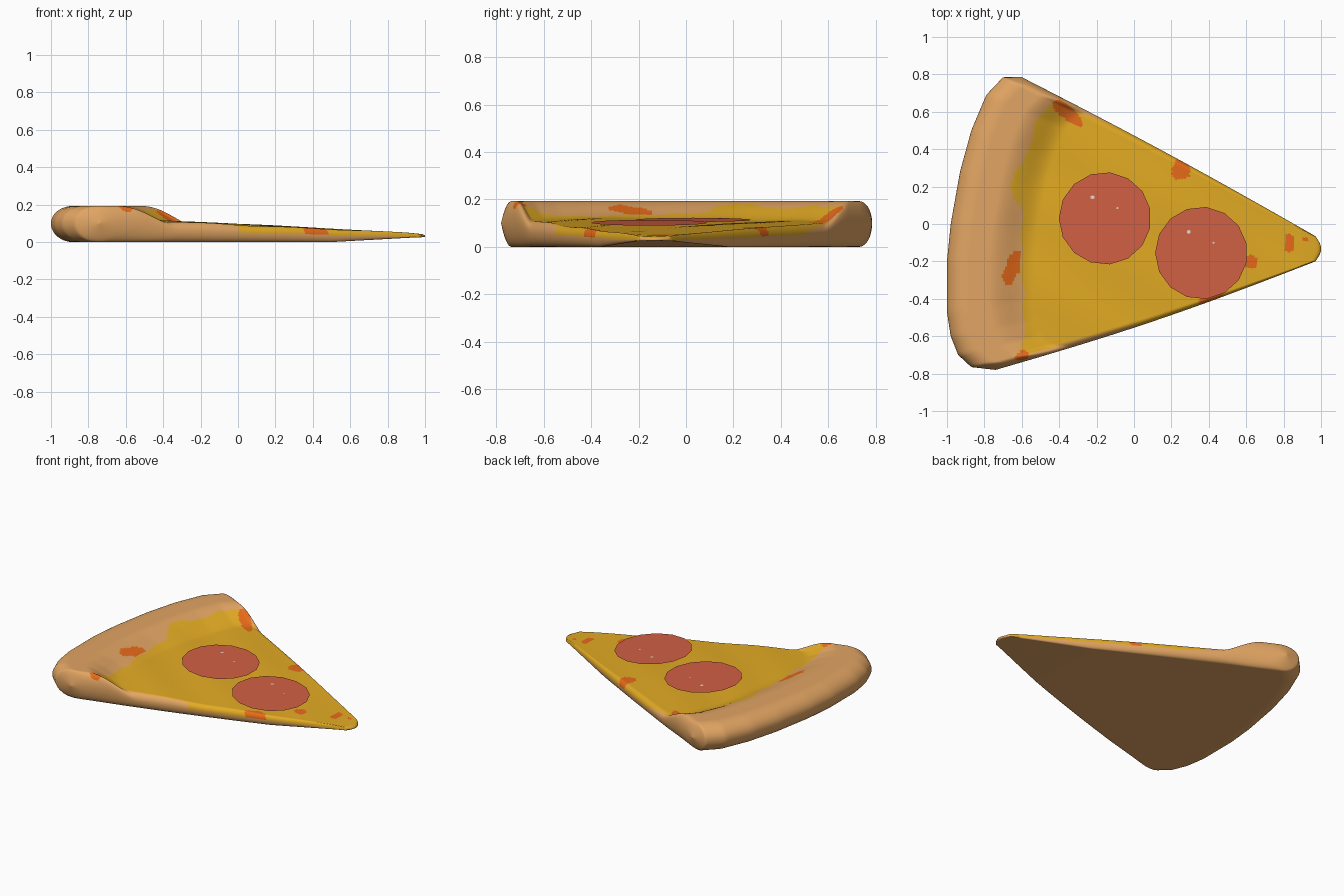
import bpy, bmesh, math
from mathutils import Vector

if "Cube" in bpy.data.objects:
    bpy.data.objects.remove(bpy.data.objects["Cube"])


def material(name, rgb):
    m = bpy.data.materials.new(name)
    lin = [((c / 255 + 0.055) / 1.055) ** 2.4 if c > 10 else c / 3294 for c in rgb]
    m.diffuse_color = (*lin, 1)
    m.use_nodes = True
    m.node_tree.nodes["Principled BSDF"].inputs["Base Color"].default_value = m.diffuse_color
    return m


CRUST = material("baked crust", (226, 165, 99))
CHEESE = material("golden cheese", (227, 171, 36))
SAUCE = material("orange sauce", (234, 108, 26))
MEAT = material("red sausage", (210, 96, 68))
FAT = material("pale fat", (240, 225, 210))


def interp(table, x):
    if x <= table[0][0]:
        return table[0][1]
    for (x0, a), (x1, b) in zip(table, table[1:]):
        if x <= x1:
            return a + (b - a) * (x - x0) / (x1 - x0)
    return table[-1][1]


def add_object(name, bm, mats):
    me = bpy.data.meshes.new(name)
    bm.to_mesh(me)
    bm.free()
    for m in mats:
        me.materials.append(m)
    ob = bpy.data.objects.new(name, me)
    bpy.context.collection.objects.link(ob)
    return ob


# Outer rim of the crust in plan, from the near corner to the far corner
RIM = [Vector(p) for p in [(-.74, -.78), (-.87, -.765), (-.94, -.70), (-.98, -.60), (-1, -.47),
                           (-1, -.2), (-.98, 0), (-.93, .28), (-.87, .5), (-.79, .69),
                           (-.70, .785), (-.60, .785)]]
LENGTHS = [0]
for a, b in zip(RIM, RIM[1:]):
    LENGTHS.append(LENGTHS[-1] + (b - a).length)
RIM_X = [(d / LENGTHS[-1], p.x) for d, p in zip(LENGTHS, RIM)]
RIM_Y = [(d / LENGTHS[-1], p.y) for d, p in zip(LENGTHS, RIM)]
BASE = [(-.6, .12), (-.1, .098), (.9, .052), (1, .042)]       # cheese height along x


def round_off(d):
    d = min(max(d, 0), 1)
    return math.sqrt(1 - (1 - d) ** 2)


def body_point(u, v):
    """Plan position and top / bottom heights; u runs rim to tip, v across."""
    rim = Vector((interp(RIM_X, v), interp(RIM_Y, v)))
    tip = Vector((.97 + .03 * math.sin(math.pi * v), -.2 + .135 * v))
    p = rim.lerp(tip, u)
    bulge = math.sin(math.pi * u)
    p.y += bulge * (.014 * max(0, 2 * v - 1) - .026 * max(0, 1 - 2 * v))
    s = u * (tip - rim).length
    t = min(max((s - .22) / .24, 0), 1)
    w = 1 - t * t * (3 - 2 * t)                               # 1 on crust, 0 on cheese
    base = interp(BASE, p.x)
    ripple = .005 * math.sin(9 * p.y + 3 * p.x) * math.sin(6 * p.x + 5 * p.y) * min(1, 1.2 - p.x)
    top = base + ripple * (1 - w) + (.193 - base) * w
    mid = .1 * w + base * .55 * (1 - w)
    low = max(0, (p.x - .5) * .055)
    f = round_off(min(v, 1 - v) / .06) * round_off(s / .12)
    f *= round_off((1 - u) / .012 + .25)
    return p, mid + (top - mid) * f, mid + (low - mid) * f


# Rules for where the cheese and sauce lie
EDGE = [(-.7, -.6), (-.5, -.585), (-.2, -.6), (.08, -.6), (.14, -.635), (.2, -.66), (.28, -.65),
        (.34, -.58), (.4, -.56), (.52, -.54), (.6, -.48), (.66, -.43)]
SPOTS = [(-.36, .595, .10, .035, -40), (.25, .29, .05, .055, 0), (-.65, -.23, .10, .04, 70),
         (-.6, -.705, .04, .025, 20), (.62, -.205, .04, .035, 0), (.83, -.105, .03, .05, 0),
         (.915, -.082, .016, .01, 0), (.42, -.4, .07, .035, 15)]


def paint(x, y):
    for cx, cy, rx, ry, deg in SPOTS:
        c, s = math.cos(math.radians(deg)), math.sin(math.radians(deg))
        dx, dy = x - cx, y - cy
        if ((dx * c + dy * s) / rx) ** 2 + ((dy * c - dx * s) / ry) ** 2 < 1 + .2 * math.sin(60 * dx + 45 * dy):
            return 2
    if x < interp(EDGE, y) + .008 * math.sin(30 * y):
        return 0
    if x < 0 and (y > .49 - .4 * (x + .02) or y < -.55 + .28 * (x + .05)):
        return 0
    return 1


# Slice body: crust, cheese and sauce on one rounded wedge
NU, NV = 170, 120
bm = bmesh.new()
tops, lows = [], []
for i in range(NU + 1):
    u = (i / NU) ** 1.4
    row_t, row_b = [], []
    for j in range(NV + 1):
        v = .5 - .5 * math.cos(math.pi * j / NV)
        p, zt, zb = body_point(u, v)
        row_t.append(bm.verts.new((p.x, p.y, zt)))
        row_b.append(bm.verts.new((p.x, p.y, zb)))
    tops.append(row_t)
    lows.append(row_b)
for i in range(NU):
    for j in range(NV):
        t = bm.faces.new((tops[i][j], tops[i + 1][j], tops[i + 1][j + 1], tops[i][j + 1]))
        c = t.calc_center_median()
        t.material_index = paint(c.x, c.y)
        bm.faces.new((lows[i][j], lows[i][j + 1], lows[i + 1][j + 1], lows[i + 1][j]))
# Close the small blunt tip
for j in range(NV):
    bm.faces.new((tops[NU][j], lows[NU][j], lows[NU][j + 1], tops[NU][j + 1]))
bmesh.ops.remove_doubles(bm, verts=bm.verts, dist=1e-5)
for f in bm.faces:
    f.smooth = True
bmesh.ops.recalc_face_normals(bm, faces=bm.faces)
add_object("slice_body", bm, [CRUST, CHEESE, SAUCE])


def plate(name, x, y, z, r, sides, slope, mat):
    """Paper-thin tilted disc."""
    bm = bmesh.new()
    ring = []
    for k in range(sides):
        a = 2 * math.pi * (k + .5) / sides
        dx, dy = r * math.cos(a), r * math.sin(a)
        ring.append(bm.verts.new((x + dx, y + dy, z + slope * dx)))
    bm.faces.new(ring)
    add_object(name, bm, [mat])


# Two sausage rounds with tiny fat flecks
for n, (x, y, z, slope) in enumerate([(-.155, .03, .114, -.036), (.36, -.155, .102, -.05)], 1):
    plate(f"sausage_round_{n}", x, y, z, .247, 15, slope, MEAT)
    for k, (dx, dy, r) in enumerate([(-.067, .113, .011), (.066, .055, .006)], 1):
        plate(f"fat_fleck_{n}_{k}", x + dx, y + dy, z + slope * dx + .002, r, 6, slope, FAT)
